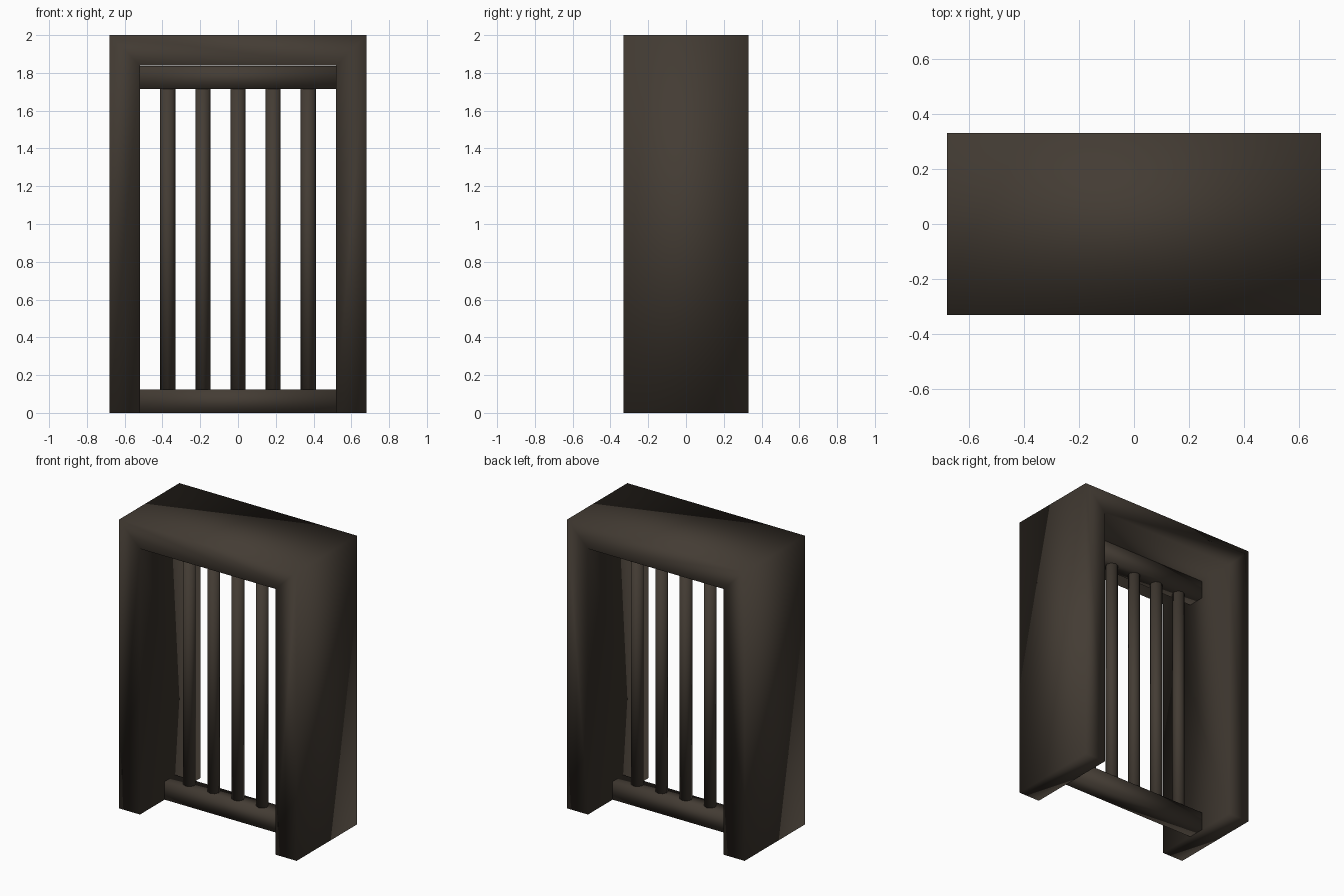
import bpy, bmesh, math

if "Cube" in bpy.data.objects:
    bpy.data.objects.remove(bpy.data.objects["Cube"])

# one dark brown colour
mat = bpy.data.materials.new("dark_brown")
mat.diffuse_color = (0.057, 0.045, 0.034, 1)
mat.use_nodes = True
mat.node_tree.nodes["Principled BSDF"].inputs["Base Color"].default_value = mat.diffuse_color


def finish(bm, name):
    bmesh.ops.recalc_face_normals(bm, faces=bm.faces)
    for f in bm.faces:
        f.smooth = True
    me = bpy.data.meshes.new(name)
    bm.to_mesh(me)
    bm.free()
    me.materials.append(mat)
    ob = bpy.data.objects.new(name, me)
    bpy.context.collection.objects.link(ob)
    return ob


# outer arch: mitred U profile extruded through the depth
W, H, T, D = 0.68, 2.0, 0.16, 0.33
outer = [(-W, 0), (-W, H), (W, H), (W, 0)]
inner = [(-W + T, 0), (-W + T, H - T), (W - T, H - T), (W - T, 0)]
bm = bmesh.new()
o = [bm.verts.new((x, -D, z)) for x, z in outer]
i = [bm.verts.new((x, -D, z)) for x, z in inner]
faces = [bm.faces.new((o[k], o[k + 1], i[k + 1], i[k])) for k in range(3)]
ext = bmesh.ops.extrude_face_region(bm, geom=faces, use_keep_orig=True)
bmesh.ops.translate(bm, vec=(0, 2 * D, 0),
                    verts=[g for g in ext["geom"] if isinstance(g, bmesh.types.BMVert)])
finish(bm, "door_frame")


# horizontal rails holding the bars
def rail(name, z0, z1):
    bm = bmesh.new()
    bmesh.ops.create_cube(bm, size=1)
    bmesh.ops.scale(bm, vec=(2 * (W - T), 0.12, z1 - z0), verts=bm.verts)
    bmesh.ops.translate(bm, vec=(0, 0, (z0 + z1) / 2), verts=bm.verts)
    finish(bm, name)


rail("bottom_rail", 0.0, 0.125)
rail("top_rail", 1.715, 1.837)

# vertical round bars
for n in range(5):
    bm = bmesh.new()
    bmesh.ops.create_cone(bm, cap_ends=True, segments=8, radius1=0.04,
                          radius2=0.04, depth=1.60)
    bmesh.ops.translate(bm, vec=((n - 2) * 0.186, 0, 0.92), verts=bm.verts)
    finish(bm, f"bar_{n + 1}")
